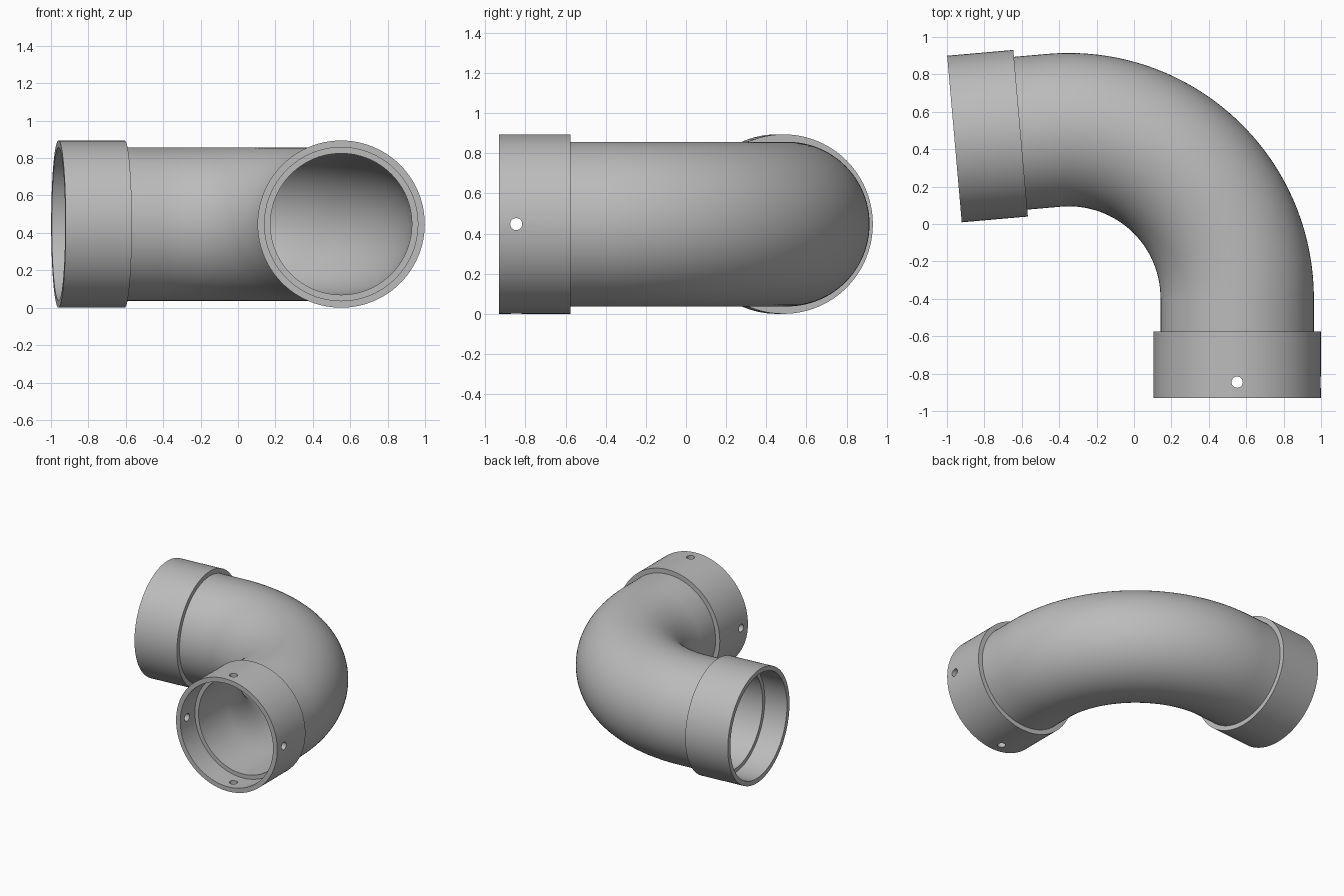
import bpy, bmesh, math
from mathutils import Vector

cube = bpy.data.objects.get("Cube")
if cube:
    bpy.data.objects.remove(cube, do_unlink=True)

# Main dimensions
SIDES = 96
BEND = math.radians(95)
BEND_R, STRAIGHT = 0.9, 0.535
R_SOCKET, R_PIPE, R_BORE = 0.447, 0.41, 0.378
SOCKET_LEN, SOCKET_DEPTH = 0.355, 0.185
CENTRE = Vector((-0.3485, -0.3956, R_SOCKET))
ARC_LEN = BEND_R * BEND
TOTAL = ARC_LEN + 2 * STRAIGHT

grey = bpy.data.materials.new("Pipe grey")
grey.use_nodes = True
colour = (0.5, 0.5, 0.5, 1)
grey.diffuse_color = colour
grey.node_tree.nodes["Principled BSDF"].inputs["Base Color"].default_value = colour


def station(s):
    """Centre point and outward direction at distance s along the centreline."""
    along = s - STRAIGHT
    angle = min(max(along / BEND_R, 0), BEND)
    extra = along - angle * BEND_R
    out = Vector((math.cos(angle), math.sin(angle), 0))
    tangent = Vector((-out.y, out.x, 0))
    return CENTRE + out * BEND_R + tangent * extra, out


def sweep(name, section):
    """Skin rings given as (distance, radius) into a closed tube wall."""
    bm = bmesh.new()
    rings = []
    for s, radius in section:
        point, out = station(s)
        ring = []
        for i in range(SIDES):
            a = math.tau * i / SIDES
            offset = out * math.cos(a) + Vector((0, 0, math.sin(a)))
            ring.append(bm.verts.new(point + offset * radius))
        rings.append(ring)
    for k, ring in enumerate(rings):
        after = rings[(k + 1) % len(rings)]
        for i in range(SIDES):
            j = (i + 1) % SIDES
            bm.faces.new((ring[i], ring[j], after[j], after[i]))
    bmesh.ops.recalc_face_normals(bm, faces=bm.faces)
    mesh = bpy.data.meshes.new(name)
    bm.to_mesh(mesh)
    bm.free()
    mesh.materials.append(grey)
    obj = bpy.data.objects.new(name, mesh)
    bpy.context.collection.objects.link(obj)
    return obj


def activate(obj):
    bpy.ops.object.select_all(action="DESELECT")
    obj.select_set(True)
    bpy.context.view_layer.objects.active = obj


def drill(obj, location, rotation):
    """Cut a round hole straight through both walls."""
    bpy.ops.mesh.primitive_cylinder_add(vertices=32, radius=0.03, depth=1.2,
                                        location=location, rotation=rotation)
    cutter = bpy.context.object
    cutter.hide_render = True
    cutter.data.materials.append(grey)
    cut = obj.modifiers.new("Hole", "BOOLEAN")
    cut.operation, cut.solver, cut.object = "DIFFERENCE", "EXACT", cutter
    activate(obj)
    bpy.ops.object.modifier_apply(modifier=cut.name)
    bpy.data.objects.remove(cutter, do_unlink=True)


# Curved pipe with straight ends
steps = 64
path = [SOCKET_DEPTH]
path += [STRAIGHT + ARC_LEN * i / steps for i in range(steps + 1)]
path += [TOTAL - SOCKET_DEPTH]
pipe = sweep("elbow_pipe", [(s, R_PIPE) for s in path] + [(s, R_BORE) for s in reversed(path)])

# Sockets, gripping the pipe wall behind the inner shoulder
grip = SOCKET_DEPTH + 0.005
wall = (R_PIPE + R_BORE) / 2
collar = [(0, R_PIPE), (0, R_SOCKET), (SOCKET_LEN, R_SOCKET),
          (SOCKET_LEN, wall), (grip, wall), (grip, R_PIPE)]
front_socket = sweep("front_socket", collar)
side_socket = sweep("side_socket", [(TOTAL - s, r) for s, r in collar])

# Four screw holes in the front socket
hole_centre = station(0.085)[0]
drill(front_socket, hole_centre, (0, 0, 0))
drill(front_socket, hole_centre, (0, math.pi / 2, 0))

for part in (pipe, front_socket, side_socket):
    activate(part)
    bpy.ops.object.shade_smooth_by_angle(angle=math.radians(30))
